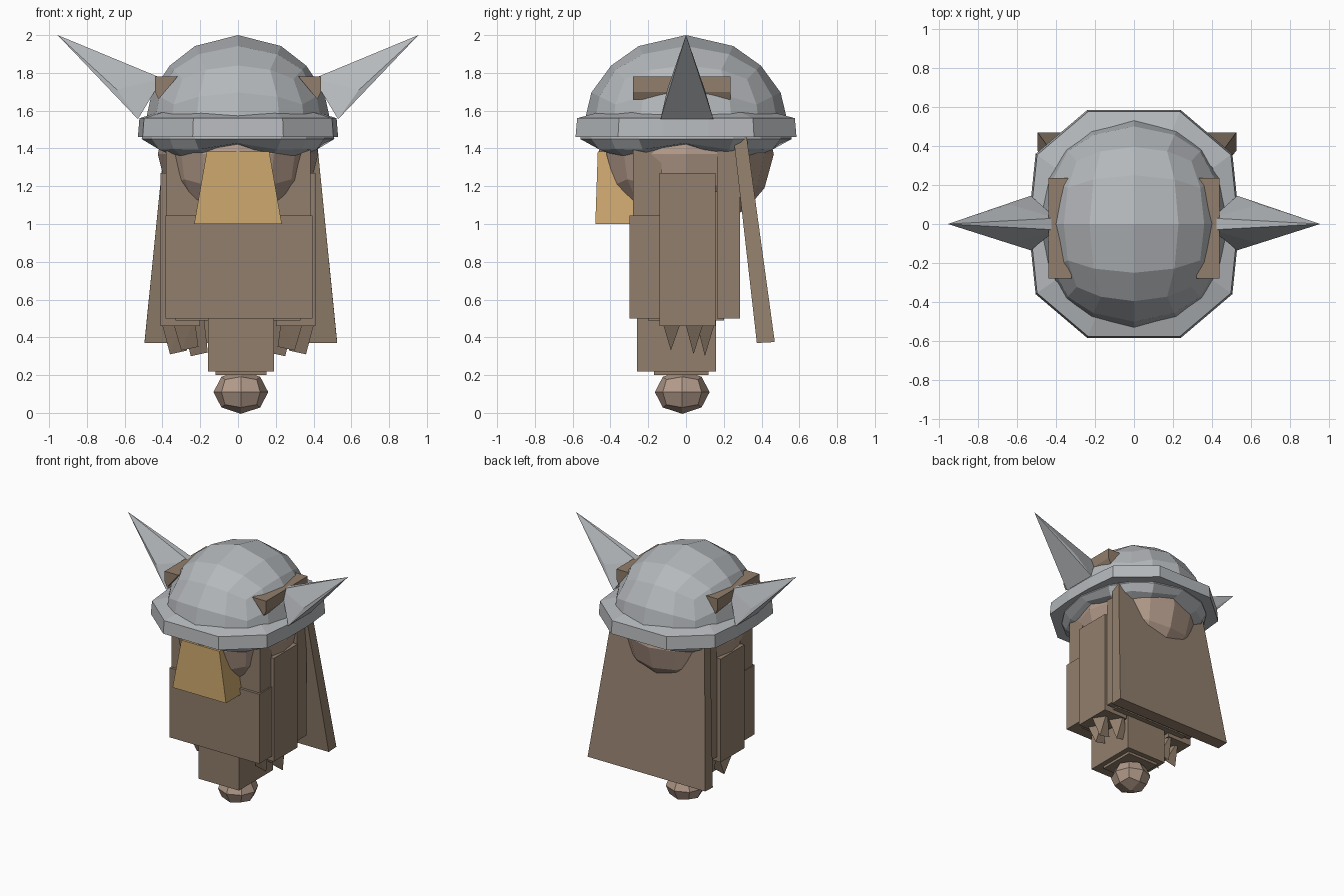
import bpy, bmesh, math
from mathutils import Vector

cube = bpy.data.objects.get("Cube")
if cube:
    bpy.data.objects.remove(cube, do_unlink=True)


def material(name, rgb):
    m = bpy.data.materials.new(name)
    m.use_nodes = True
    m.diffuse_color = (*rgb, 1)
    m.node_tree.nodes["Principled BSDF"].inputs["Base Color"].default_value = (*rgb, 1)
    return m


steel = material("steel grey", (0.46, 0.48, 0.50))
cloth = material("brown cloth", (0.285, 0.21, 0.15))
skin = material("skin", (0.44, 0.32, 0.25))
tan = material("tan", (0.60, 0.385, 0.155))


def finish(name, bm, mat):
    bmesh.ops.recalc_face_normals(bm, faces=bm.faces)
    me = bpy.data.meshes.new(name)
    bm.to_mesh(me)
    bm.free()
    me.materials.append(mat)
    ob = bpy.data.objects.new(name, me)
    bpy.context.collection.objects.link(ob)
    return ob


def hull(name, points, mat):
    """Convex solid around a few corner points."""
    bm = bmesh.new()
    for p in points:
        bm.verts.new(p)
    bmesh.ops.convex_hull(bm, input=bm.verts)
    bmesh.ops.dissolve_limit(bm, angle_limit=0.01, verts=bm.verts, edges=bm.edges)
    return finish(name, bm, mat)


def box(name, xs, ys, zs, mat):
    return hull(name, [(x, y, z) for x in xs for y in ys for z in zs], mat)


def ball(name, center, radii, cuts, mat, low=None):
    """Faceted ball from a subdivided cube; low flattens the lower half into four lobes."""
    bm = bmesh.new()
    bmesh.ops.create_cube(bm, size=2)
    bmesh.ops.subdivide_edges(bm, edges=bm.edges, cuts=cuts, use_grid_fill=True)
    for v in bm.verts:
        n = v.co.normalized()
        v.co = Vector([c + r * k for c, r, k in zip(center, radii, n)])
        if low and n.z < 0:
            lobe = abs(math.sin(2 * math.atan2(n.y, n.x)))
            v.co.z = center[2] + low * n.z * (0.3 + 0.7 * lobe)
    return finish(name, bm, mat)


# Helmet dome with a shallow lobed underside
ball("helmet_dome", (0, 0, 1.45), (0.51, 0.56, 0.55), 3, steel, low=0.16)

# Helmet brim: twelve-sided ring reaching into the dome
quarter = [(0.53, 0.12), (0.505, 0.36), (0.24, 0.585)]
rim = quarter + [(-x, y) for x, y in reversed(quarter)]
rim += [(-x, -y) for x, y in rim]
bm = bmesh.new()
rings = []
for scale, z in ((1, 1.46), (0.985, 1.56), (0.8, 1.59), (0.8, 1.46)):
    rings.append([bm.verts.new((x * scale, y * scale, z)) for x, y in rim])
for a, b in zip(rings, rings[1:] + rings[:1]):
    for i in range(len(rim)):
        j = (i + 1) % len(rim)
        bm.faces.new((a[i], a[j], b[j], b[i]))
finish("helmet_brim", bm, steel)

# Head and nose
ball("head", (0, 0, 1.37), (0.425, 0.465, 0.4), 3, skin)
hull("nose", [(s * w, y, z) for s in (-1, 1) for w, y, z in
              ((0.165, -0.467, 1.385), (0.165, -0.26, 1.385),
               (0.232, -0.48, 1.0), (0.232, -0.28, 1.0))], tan)

# Robe: front and back panels around a core, with a lower block
box("robe_front", (-0.385, 0.395), (-0.3, -0.13), (0.5, 1.045), cloth)
box("robe_chest", (-0.38, 0.385), (-0.28, -0.13), (1.045, 1.46), cloth)
box("robe_core", (-0.33, 0.33), (-0.2, 0.2), (0.49, 1.3), cloth)
box("robe_back", (-0.385, 0.395), (0.165, 0.285), (0.5, 1.46), cloth)
box("robe_hem", (-0.16, 0.19), (-0.26, 0.16), (0.22, 0.52), cloth)
box("hem_base", (-0.12, 0.15), (-0.17, 0.12), (0.2, 0.24), cloth)
ball("foot_ball", (0.015, -0.02, 0.11), (0.145, 0.145, 0.115), 1, skin)

# Cape: tilted slab widening to the bottom
hull("cape", [(0.015 + s * w, y, z) for s in (-1, 1) for w, y, z in
              ((0.4, 0.25, 1.47), (0.4, 0.32, 1.47),
               (0.51, 0.375, 0.37), (0.51, 0.47, 0.375))], cloth)

for side, s in (("left", 1), ("right", -1)):
    # Sleeve with a ragged tip
    box(side + "_sleeve", (s * 0.2, s * 0.41), (-0.14, 0.155), (0.46, 1.27), cloth)
    for i, (x, y, z) in enumerate(((0.3, -0.08, 0.33), (0.36, 0.04, 0.31), (0.25, 0.1, 0.3))):
        hull(f"{side}_tatter_{i}", [(s * (x - 0.07), y - 0.05, 0.5), (s * (x + 0.05), y - 0.05, 0.5),
                                    (s * (x - 0.02), y + 0.06, 0.5), (s * x, y, z),
                                    (s * (x - 0.09), y, z + 0.02)], cloth)
    # Horn and the bracket behind it
    hull(side + "_horn", [(s * x, y, z) for x, y, z in
                          ((0.53, -0.135, 1.555), (0.53, 0.145, 1.555), (0.4, -0.03, 1.77),
                           (0.4, 0.03, 1.77), (0.64, -0.1, 1.71), (0.64, 0.1, 1.71),
                           (0.955, 0, 2.0))], steel)
    hull(side + "_bracket", [(s * x, y, z) for y in (-0.28, 0.235) for x, z in
                             ((0.32, 1.78), (0.44, 1.78), (0.44, 1.7), (0.42, 1.66))], cloth)
